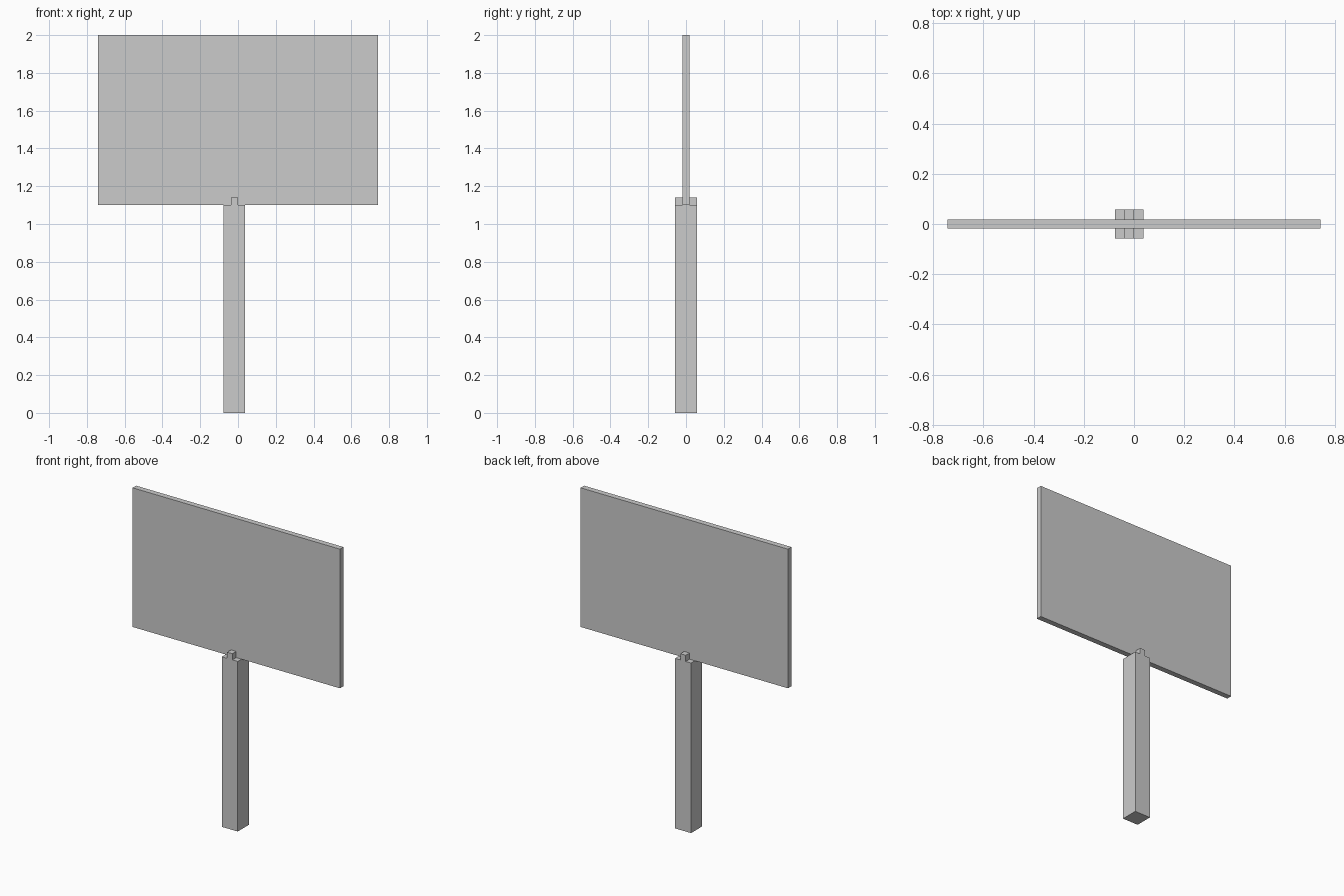
import bpy
import bmesh
from mathutils import Vector

if "Cube" in bpy.data.objects:
    bpy.data.objects.remove(bpy.data.objects["Cube"])


def extrude_profile(name, points, half_depth):
    """Extrude a closed x-z outline symmetrically along y."""
    bm = bmesh.new()
    face = bm.faces.new([bm.verts.new((x, -half_depth, z)) for x, z in points])
    result = bmesh.ops.extrude_face_region(bm, geom=[face])
    moved = [v for v in result["geom"] if isinstance(v, bmesh.types.BMVert)]
    bmesh.ops.translate(bm, verts=moved, vec=Vector((0, 2 * half_depth, 0)))
    bmesh.ops.recalc_face_normals(bm, faces=bm.faces)
    mesh = bpy.data.meshes.new(name)
    bm.to_mesh(mesh)
    bm.free()
    obj = bpy.data.objects.new(name, mesh)
    bpy.context.collection.objects.link(obj)
    return obj


# Sign board
W, BOTTOM, TOP = 0.742, 1.10, 2.0
extrude_profile("sign_board", [(-W, BOTTOM), (W, BOTTOM), (W, TOP), (-W, TOP)], 0.018)

# Square post, slightly off-centre, with a middle-third tab gripping the board
LEFT, T, TAB_TOP = -0.076, 0.038, 1.14
x0, x1, x2, x3 = (LEFT + T * i for i in range(4))
extrude_profile("post", [
    (x0, 0), (x3, 0), (x3, BOTTOM), (x2, BOTTOM),
    (x2, TAB_TOP), (x1, TAB_TOP), (x1, BOTTOM), (x0, BOTTOM),
], 0.057)
